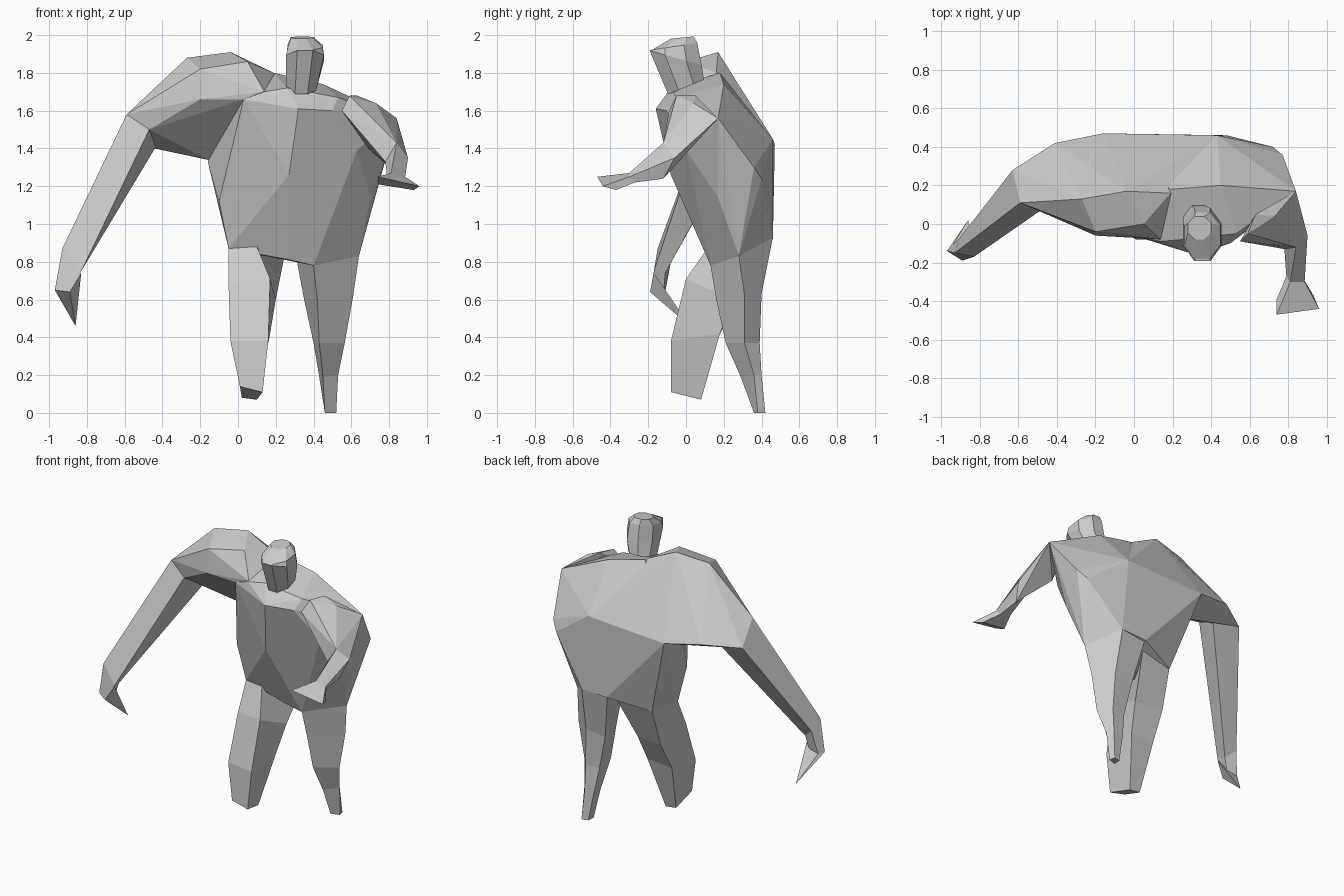
import bpy
import bmesh
import math
from mathutils import Vector

default_cube = bpy.data.objects.get("Cube")
if default_cube:
    bpy.data.objects.remove(default_cube, do_unlink=True)

# One plain grey clay colour for the whole figure
clay = bpy.data.materials.new("clay_grey")
clay.use_nodes = True
clay_colour = (0.6, 0.6, 0.6, 1)
clay.diffuse_color = clay_colour
clay.node_tree.nodes["Principled BSDF"].inputs["Base Color"].default_value = clay_colour


def finish(name, bm):
    """Turn a bmesh into a flat shaded object with the clay material."""
    bmesh.ops.recalc_face_normals(bm, faces=bm.faces[:])
    mesh = bpy.data.meshes.new(name)
    bm.to_mesh(mesh)
    bm.free()
    mesh.materials.append(clay)
    part = bpy.data.objects.new(name, mesh)
    bpy.context.collection.objects.link(part)
    return part


def hull(name, points):
    """Build a faceted convex mass around a few key points."""
    bm = bmesh.new()
    for point in points:
        bm.verts.new(point)
    result = bmesh.ops.convex_hull(bm, input=bm.verts[:])
    leftovers = set(result["geom_interior"]) | set(result["geom_unused"])
    loose = [item for item in leftovers if isinstance(item, bmesh.types.BMVert)]
    bmesh.ops.delete(bm, geom=loose, context="VERTS")
    bmesh.ops.dissolve_limit(bm, angle_limit=math.radians(4),
                             verts=bm.verts[:], edges=bm.edges[:])
    return finish(name, bm)


def loft(name, rings):
    """Skin a limb through matching rings and cap both of its ends."""
    bm = bmesh.new()
    loops = [[bm.verts.new(point) for point in ring] for ring in rings]
    for lower, upper in zip(loops, loops[1:]):
        count = len(lower)
        for i in range(count):
            j = (i + 1) % count
            bm.faces.new((lower[i], lower[j], upper[j], upper[i]))
    bm.faces.new(loops[0])
    bm.faces.new(loops[-1])
    return finish(name, bm)


def head_ring(centre, width, depth, slope, sides=8):
    """Tilted octagonal head section."""
    ring = []
    for i in range(sides):
        angle = math.tau * (i + 0.5) / sides
        y = depth * math.sin(angle) * 1.08
        offset = Vector((width * math.cos(angle) * 1.08, y, slope * y))
        ring.append(Vector(centre) + offset)
    return ring


# Torso: leaning belly, broad back and hips
belly_ridge = [(.32, -.16, 1.61), (.27, -.08, 1.26), (.28, .12, .81)]
left_flank = [(.5, -.1, 1.6), (.63, 0, 1.39), (.7, .17, 1.14),
              (.64, .28, .83), (.4, .13, .78)]
broad_back = [(.77, .36, 1.3), (.72, .4, 1.24), (.84, .17, 1.56),
              (.43, .46, 1.45), (.48, .46, .93), (.29, .46, .92), (.01, .36, .86)]
right_flank = [(-.16, .47, 1.42), (-.16, .26, 1.33),
               (-.1, .13, 1.12), (-.05, .16, .87), (.1, .12, .88)]
neck_base = [(.03, -.07, 1.66), (.14, -.09, 1.7), (.19, .18, 1.8),
             (.45, .2, 1.74), (.53, -.05, 1.67), (.26, -.08, 1.72)]
hull("torso", belly_ridge + left_flank + broad_back + right_flank + neck_base)

# Raised right shoulder and heavy upper arm
elbow_top = (-.59, .11, 1.58)
elbow_back = (-.63, .28, 1.44)
elbow_front = (-.47, .08, 1.5)
shoulder_top = [(-.04, .17, 1.91), (-.27, .13, 1.88), (-.2, -.04, 1.82),
                (.05, 0, 1.86), (.19, .16, 1.8)]
shoulder_base = [(-.2, -.06, 1.66), (.03, -.07, 1.66), (.14, -.08, 1.7),
                 (-.41, .42, 1.46), (-.34, .3, 1.43), (-.16, .47, 1.42),
                 (-.16, .26, 1.34), (.43, .46, 1.45)]
hull("right_upper_arm",
     shoulder_top + shoulder_base + [elbow_top, elbow_back, elbow_front])

# Long right forearm ending in a pointed hand
right_wrist = [(-.93, -.15, .87), (-.91, -.08, .8),
               (-.84, -.11, .74), (-.83, -.17, .75)]
right_knuckles = [(-.97, -.14, .65), (-.94, -.11, .64),
                  (-.87, -.12, .63), (-.89, -.19, .64)]
loft("right_forearm", [[elbow_top, elbow_back, (-.41, .28, 1.45), elbow_front],
                       right_wrist, right_knuckles])
hull("right_hand", right_knuckles + [(-.83, -.17, .74), (-.86, .02, .46)])

# Thin bent left arm with a flat spread hand
left_shoulder = [(.59, -.05, 1.68), (.63, .05, 1.68), (.73, .04, 1.64),
                 (.84, .17, 1.56), (.69, .02, 1.4), (.55, -.09, 1.6)]
left_elbow = [(.84, -.12, 1.43), (.9, -.06, 1.35),
              (.87, -.12, 1.24), (.78, -.13, 1.33)]
left_wrist = [(.81, -.3, 1.27), (.885, -.3, 1.25),
              (.87, -.27, 1.22), (.79, -.27, 1.24)]
left_fingers = [(.74, -.47, 1.25), (.96, -.44, 1.2),
                (.93, -.37, 1.18), (.74, -.39, 1.21)]
hull("left_upper_arm", left_shoulder + left_elbow)
loft("left_forearm", [left_elbow, left_wrist, left_fingers])

# Left leg: sections (front, outer, back, inner) tapering to a narrow foot
left_hip = [(.4, .13, .78), (.64, .28, .83), (.48, .46, .93), (.29, .45, .92)]
left_thigh = [(.42, .16, .6), (.61, .31, .62), (.49, .4, .63), (.35, .39, .6)]
left_knee = [(.43, .21, .37), (.565, .31, .37), (.5, .39, .37), (.4, .38, .37)]
left_ankle = [(.45, .29, .19), (.53, .36, .2), (.5, .4, .2), (.43, .4, .19)]
left_foot = [(.46, .36, 0), (.52, .38, 0), (.51, .42, 0), (.465, .41, 0)]
loft("left_leg", [left_hip, left_thigh, left_knee, left_ankle, left_foot])

# Right leg: steps forward, narrower at the inner front, with a blunt foot
right_hip = [(-.05, .16, .87), (.1, .12, .88), (.26, .4, .9), (.01, .36, .87)]
right_thigh = [(-.05, .07, .68), (.17, 0, .71), (.2, .25, .6), (0, .28, .6)]
right_knee = [(-.04, -.05, .38), (.16, -.08, .38), (.17, .18, .42), (-.01, .17, .4)]
right_foot = [(.01, -.08, .14), (.13, -.08, .11), (.1, .08, .07), (.02, .08, .08)]
loft("right_leg", [right_hip, right_thigh, right_knee, right_foot])

# Faceted head: chin, brow, temple and crown sections
loft("head", [
    head_ring((.335, 0, 1.725), .08, .095, .4),
    head_ring((.355, -.055, 1.88), .1, .138, -.28),
    head_ring((.355, -.06, 1.94), .093, .12, .15),
    head_ring((.34, -.02, 1.987), .06, .06, .1),
])
